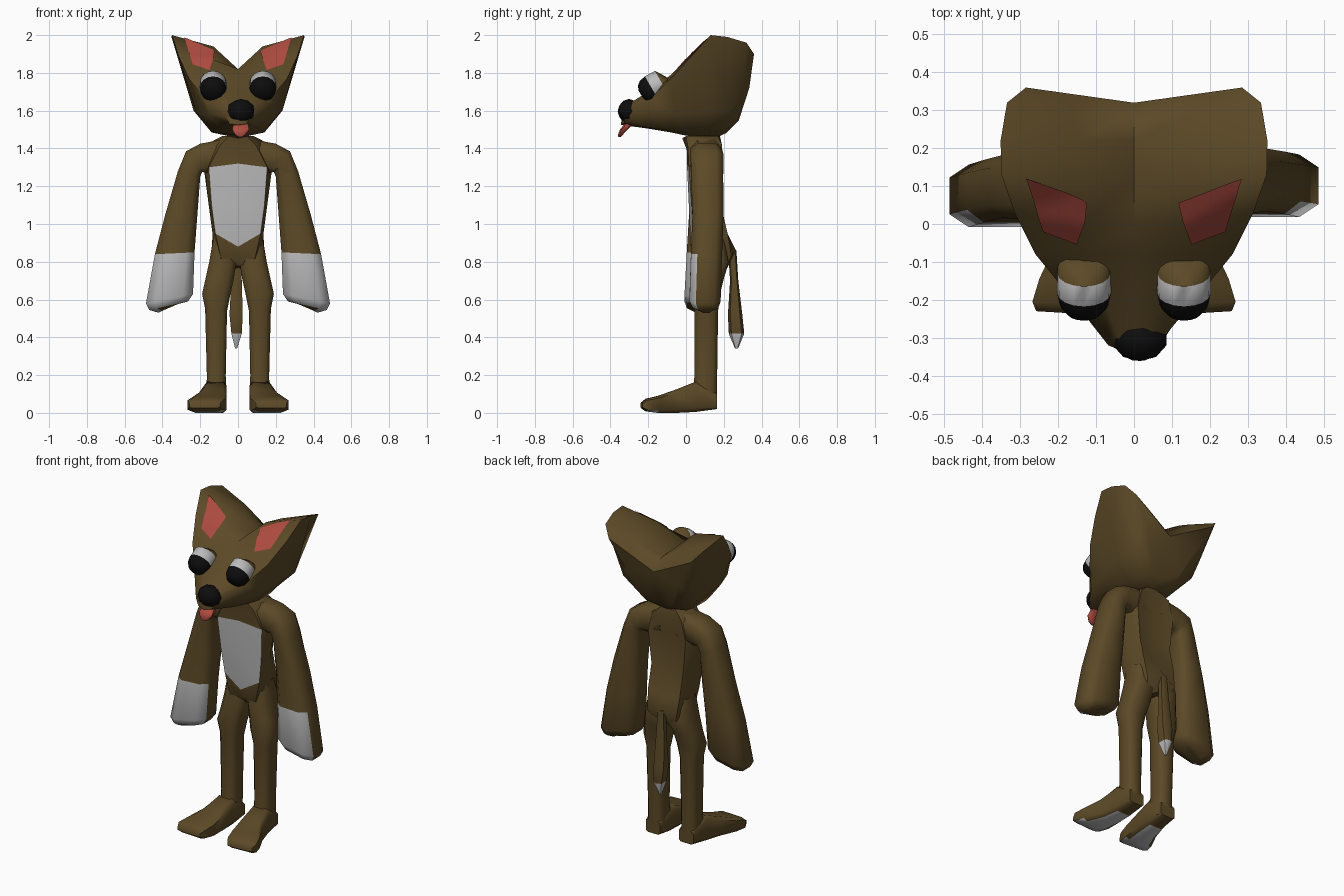
import bpy, bmesh, math
from mathutils import Matrix

cube = bpy.data.objects.get("Cube")
if cube:
    bpy.data.objects.remove(cube, do_unlink=True)


def material(name, r, g, b):
    m = bpy.data.materials.new(name)
    m.use_nodes = True
    m.diffuse_color = (r, g, b, 1)
    bsdf = m.node_tree.nodes["Principled BSDF"]
    bsdf.inputs["Base Color"].default_value = (r, g, b, 1)
    bsdf.inputs["Roughness"].default_value = 0.9
    return m


BROWN = material("brown fur", 0.107, 0.067, 0.02)
WHITE = material("pale fur", 0.5, 0.5, 0.5)
BLACK = material("black", 0.004, 0.004, 0.004)
RED = material("soft red", 0.42, 0.07, 0.05)
parts = []


def finish(name, bm, mats, rule=None):
    """Turn a bmesh into an object; rule(centre, normal) picks the material."""
    bmesh.ops.recalc_face_normals(bm, faces=bm.faces)
    bm.normal_update()
    if rule:
        for f in bm.faces:
            f.material_index = rule(f.calc_center_median(), f.normal)
    me = bpy.data.meshes.new(name)
    bm.to_mesh(me)
    bm.free()
    for m in mats:
        me.materials.append(m)
    ob = bpy.data.objects.new(name, me)
    bpy.context.collection.objects.link(ob)
    parts.append(ob)
    return ob


def loft(name, rings, mats, rule=None):
    """Skin closed rings of points and cap both ends."""
    bm = bmesh.new()
    vs = [[bm.verts.new(p) for p in ring] for ring in rings]
    n = len(vs[0])
    for a, b in zip(vs, vs[1:]):
        for i in range(n):
            j = (i + 1) % n
            bm.faces.new((a[i], a[j], b[j], b[i]))
    for end in (vs[0], vs[-1]):
        for i in range(1, n - 1):
            bm.faces.new((end[0], end[i], end[i + 1]))
    return finish(name, bm, mats, rule)


def mirrored(half):
    """Complete a half section whose first and last points are on x = 0."""
    return half + [(-x, y, z) for x, y, z in reversed(half[1:-1])]


def limb_rings(rows, side=1, swap=False, shift=0.0, n=8, power=0.6):
    """Rows (x0, z0, x1, z1, d0, d1): two edge points plus a depth range.
    With swap, depth runs along z and the length along y. Low power is boxy."""
    out = []
    fit = 2 * math.cos(math.pi / n) ** power
    for k, (x0, z0, x1, z1, d0, d1) in enumerate(rows):
        ring = []
        off = shift * k / len(rows)
        for i in range(n):
            t = 2 * math.pi * (i + 0.5) / n
            c, s = (math.copysign(abs(f) ** power, f) / fit for f in (math.cos(t), math.sin(t)))
            x = (x0 + x1) / 2 + c * (x1 - x0)
            z = (z0 + z1) / 2 + c * (z1 - z0)
            d = (d0 + d1) / 2 + s * (d1 - d0) + off
            ring.append((side * x, z, d) if swap else (side * x, d, z))
        out.append(ring)
    return out


# Head: sections from muzzle to back; top centre, inner ear, ear edge, cheek, jaw, chin
head = loft("head", [mirrored(s) for s in (
    [(0, -.33, 1.62), (.03, -.33, 1.62), (.06, -.32, 1.6), (.068, -.32, 1.57), (.045, -.33, 1.53), (0, -.345, 1.525)],
    [(0, -.2, 1.7), (.08, -.2, 1.7), (.17, -.19, 1.66), (.155, -.19, 1.58), (.1, -.2, 1.51), (0, -.2, 1.505)],
    [(0, -.08, 1.79), (.14, -.08, 1.78), (.26, -.08, 1.77), (.2, -.06, 1.58), (.13, -.08, 1.495), (0, -.08, 1.485)],
    [(0, 0, 1.82), (.13, 0, 1.87), (.315, .03, 1.89), (.22, .04, 1.59), (.14, 0, 1.485), (0, 0, 1.468)],
    [(0, .12, 1.82), (.13, .09, 1.94), (.35, .13, 2), (.235, .13, 1.6), (.14, .12, 1.485), (0, .12, 1.455)],
    [(0, .22, 1.815), (.15, .22, 1.92), (.352, .22, 1.99), (.235, .23, 1.6), (.13, .18, 1.49), (0, .17, 1.462)],
    [(0, .29, 1.795), (.16, .3, 1.895), (.335, .32, 1.96), (.225, .3, 1.66), (.11, .24, 1.515), (0, .21, 1.48)],
    [(0, .32, 1.75), (.16, .335, 1.84), (.285, .36, 1.9), (.18, .335, 1.72), (.1, .28, 1.55), (0, .24, 1.51)],
)], [BROWN])

# Torso: front centre, belly edge, flank, back edge, spine
loft("torso", [mirrored(s) for s in (
    [(0, -.02, 1.455), (.05, 0, 1.465), (.085, .09, 1.465), (.05, .17, 1.465), (0, .18, 1.465)],
    [(0, .005, 1.39), (.1, .01, 1.41), (.17, .1, 1.42), (.1, .19, 1.42), (0, .18, 1.4)],
    [(0, .005, 1.32), (.155, .015, 1.3), (.18, .1, 1.29), (.13, .19, 1.3), (0, .165, 1.3)],
    [(0, .015, 1.1), (.14, .03, 1.1), (.155, .1, 1.1), (.11, .185, 1.1), (0, .165, 1.1)],
    [(0, .025, .88), (.12, .04, .95), (.135, .11, .95), (.11, .22, .95), (0, .22, .93)],
    [(0, .05, .82), (.09, .045, .82), (.14, .12, .82), (.1, .24, .83), (0, .265, .86)],
    [(0, .09, .78), (.06, .07, .75), (.1, .12, .74), (.07, .2, .74), (0, .22, .77)],
)], [BROWN, WHITE], lambda c, n: int(n.y < -.8 and .9 < c.z < 1.32))

# Tail with a pale tip
loft("tail", limb_rings([
    (-.025, .86, .015, .86, .225, .265), (-.035, .7, .02, .7, .235, .275),
    (-.045, .52, .025, .52, .225, .295), (-.035, .42, .02, .42, .23, .305),
    (-.015, .34, -.005, .34, .26, .275)], n=6),
    [BROWN, WHITE], lambda c, n: int(c.z < .42))

# Nose
bm = bmesh.new()
bmesh.ops.create_icosphere(bm, subdivisions=2, radius=1, matrix=Matrix.Translation(
    (.015, -.302, 1.597)) @ Matrix.Diagonal((.074, .06, .065, 1)))
finish("nose", bm, [BLACK])

# Tongue
loft("tongue", limb_rings([
    (-.025, 1.53, .055, 1.53, -.325, -.28), (-.03, 1.5, .058, 1.5, -.35, -.31),
    (-.015, 1.472, .04, 1.472, -.36, -.335), (.005, 1.46, .02, 1.46, -.358, -.345)]), [RED])

# Eye rings: centre y and z, radius, all tilted to look forward and down
EYE = ((-.07, 1.72, .068), (-.13, 1.75, .07), (-.182, 1.72, .071),
       (-.212, 1.703, .064), (-.232, 1.692, .046), (-.24, 1.687, .02))
TILT = math.radians(30)

for side, label in ((1, "left"), (-1, "right")):
    # Arm with a pale front on the mitten hand
    loft(label + "_arm", limb_rings([
        (.05, 1.28, .07, 1.45, .03, .18), (.16, 1.27, .2, 1.425, .02, .19),
        (.19, 1.275, .275, 1.385, .02, .195), (.2, 1.25, .318, 1.28, .02, .19),
        (.215, 1.05, .385, 1.05, .025, .19), (.23, .85, .44, .84, .015, .18),
        (.238, .63, .487, .58, .005, .17), (.265, .59, .47, .545, .02, .155),
        (.34, .575, .42, .53, .06, .12)], side, shift=side * .02),
        [BROWN, WHITE], lambda c, n: int(n.y < -.3 and c.z < .84))

    # Leg, starting inside the hips
    loft(label + "_leg", limb_rings([
        (.03, .89, .13, .93, .06, .2), (.01, .79, .152, .8, .045, .225),
        (.022, .71, .172, .71, .045, .2), (.04, .63, .19, .63, .035, .18),
        (.058, .54, .174, .55, .045, .17), (.065, .2, .165, .2, .045, .165),
        (.062, .03, .168, .03, .03, .162)], side), [BROWN])

    # Foot with a pale sole
    loft(label + "_foot", limb_rings([
        (.065, .163, .165, .163, .02, .1), (.06, .05, .18, .05, .005, .165),
        (.06, -.05, .205, -.05, 0, .125), (.065, -.15, .25, -.145, 0, .09),
        (.08, -.215, .268, -.205, .008, .075), (.095, -.24, .258, -.23, .025, .055)],
        side, True, power=.35),
        [BROWN, WHITE], lambda c, n: int(n.z < -.85 and c.y < .04))

    # Eye: brown lid, white band and large pupil
    rings = []
    for y, z, r in EYE:
        ring = []
        for i in range(16):
            t = 2 * math.pi * i / 16
            up = r * math.sin(t)
            ring.append((side * .132 + r * math.cos(t), y - up * math.sin(TILT), z + up * math.cos(TILT)))
        rings.append(ring)
    eye = loft(label + "_eye", rings, [BROWN, WHITE, BLACK])
    for f in eye.data.polygons:
        band = f.index // 16
        f.material_index = min(band, 2)
    # the hidden rear cap is the first of the two end fans
    for f in eye.data.polygons[16 * (len(EYE) - 1):][:14]:
        f.material_index = 0

    # Inner ear patch laid on the head surface
    bm = bmesh.new()
    bm.faces.new([bm.verts.new((side * x, y, z)) for x, y, z in (
        (.115, .05, 1.92), (.152, -.055, 1.815), (.24, -.015, 1.84), (.285, .12, 1.985))])
    bmesh.ops.subdivide_edges(bm, edges=bm.edges[:], cuts=7, use_grid_fill=True)
    patch = finish(label + "_inner_ear", bm, [RED])
    wrap = patch.modifiers.new("lay on head", 'SHRINKWRAP')
    wrap.target = head
    wrap.wrap_method = 'NEAREST_SURFACEPOINT'
    wrap.wrap_mode = 'ABOVE_SURFACE'
    wrap.offset = .005

# Smooth shading with sharp creases kept
bpy.ops.object.select_all(action='DESELECT')
for ob in parts:
    ob.select_set(True)
bpy.context.view_layer.objects.active = head
bpy.ops.object.shade_smooth_by_angle(angle=math.radians(55))
